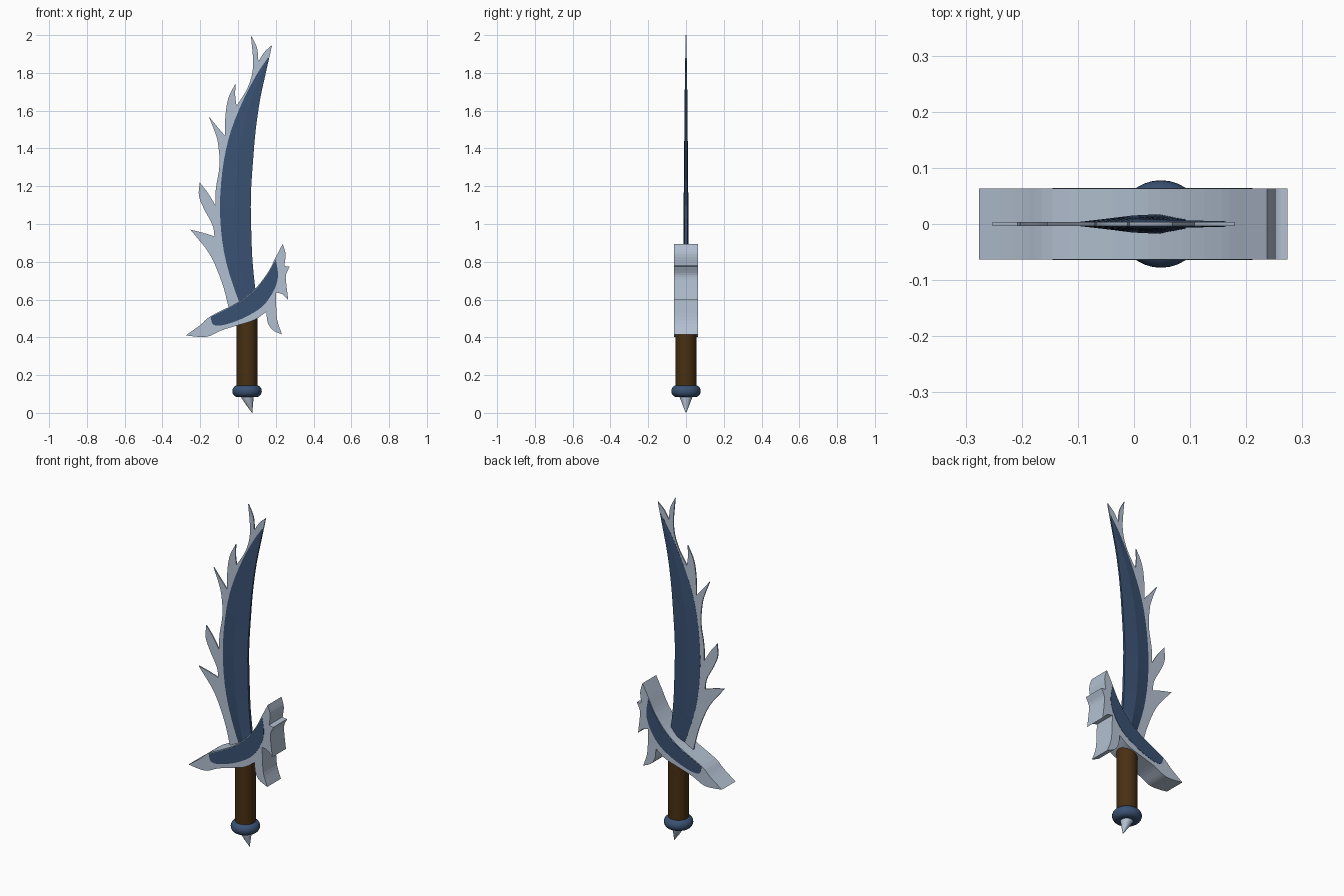
import bpy, bmesh, math
from mathutils import Vector

if "Cube" in bpy.data.objects:
    bpy.data.objects.remove(bpy.data.objects["Cube"])


def material(name, rgb):
    m = bpy.data.materials.new(name)
    m.diffuse_color = (*rgb, 1)
    m.use_nodes = True
    m.node_tree.nodes["Principled BSDF"].inputs["Base Color"].default_value = m.diffuse_color
    return m


SILVER = material("pale steel", (0.45, 0.53, 0.64))
BLUE = material("dark blue steel", (0.042, 0.083, 0.17))
BROWN = material("brown leather", (0.066, 0.029, 0.006))


def spline(pts, steps=4):
    """Smooth curve through points of any dimension."""
    p = [Vector(q) for q in pts]
    if len(p) < 3:
        return p
    p = [2 * p[0] - p[1]] + p + [2 * p[-1] - p[-2]]
    out = []
    for i in range(1, len(p) - 2):
        a, b, c, d = p[i - 1:i + 3]
        for k in range(steps):
            t = k / steps
            out.append(0.5 * (2 * b + (c - a) * t + (2 * a - 5 * b + 4 * c - d) * t ** 2
                              + (3 * b - a - 3 * c + d) * t ** 3))
    return out + [p[-2]]


def outline(runs):
    """Closed outline of curved runs meeting at sharp corners."""
    pts = []
    for i, run in enumerate(runs):
        pts += spline(list(run) + [runs[(i + 1) % len(runs)][0]])[:-1]
    return pts


def finish(bm, name, mat, smooth=False):
    bmesh.ops.recalc_face_normals(bm, faces=bm.faces)
    me = bpy.data.meshes.new(name)
    bm.to_mesh(me)
    bm.free()
    me.materials.append(mat)
    ob = bpy.data.objects.new(name, me)
    bpy.context.collection.objects.link(ob)
    if smooth:
        bpy.ops.object.select_all(action='DESELECT')
        ob.select_set(True)
        bpy.context.view_layer.objects.active = ob
        bpy.ops.object.shade_smooth_by_angle(angle=math.radians(40))
    return ob


def plate(name, pts, y0, y1, mat):
    bm = bmesh.new()
    face = bm.faces.new([bm.verts.new((p[0], y0, p[1])) for p in pts])
    ext = bmesh.ops.extrude_face_region(bm, geom=[face])
    for v in ext["geom"]:
        if isinstance(v, bmesh.types.BMVert):
            v.co.y = y1
    return finish(bm, name, mat)


def loft(name, rings, mat, smooth=False):
    bm = bmesh.new()
    loops = [[bm.verts.new(p) for p in ring] for ring in rings]
    n = len(loops[0])
    for a, b in zip(loops, loops[1:]):
        for i in range(n):
            bm.faces.new((a[i], a[(i + 1) % n], b[(i + 1) % n], b[i]))
    bm.faces.new(loops[0])
    bm.faces.new(loops[-1])
    return finish(bm, name, mat, smooth)


# Thin flame-shaped spines along the back of the blade
spines = [
    [(-.05, .56), (-.085, .69), (-.15, .84)],
    [(-.252, .97), (-.19, .955)],
    [(-.125, .935), (-.135, .995), (-.18, 1.08), (-.207, 1.15)],
    [(-.203, 1.22), (-.16, 1.165)],
    [(-.12, 1.10), (-.117, 1.19), (-.098, 1.31), (-.105, 1.42), (-.12, 1.48)],
    [(-.155, 1.57), (-.11, 1.515)],
    [(-.07, 1.468), (-.066, 1.58), (-.05, 1.67)],
    [(-.012, 1.745), (-.015, 1.685)],
    [(-.008, 1.625), (.04, 1.70), (.07, 1.775), (.08, 1.86)],
    [(.068, 2.0), (.1, 1.935)],
    [(.108, 1.86), (.14, 1.91)],
    [(.18, 1.947), (.163, 1.87)],
    [(.14, 1.79), (.07, 1.5), (.0, 1.2), (.0, .9), (.04, .6)],
    [(.0, .52)],
]
plate("blade_spines", outline(spines), -.0035, .0035, SILVER)

# Blue blade: ridged cross-sections, given as (height, back edge x, front edge x)
stations = [(.54, .03, .11), (.63, -.01, .095), (.8, -.063, .077), (.97, -.09, .07),
            (1.15, -.094, .068), (1.34, -.074, .08), (1.5, -.035, .094),
            (1.66, .03, .117), (1.79, .098, .145), (1.88, .158, .165)]
rings = []
for z, xl, xr in spline(stations, 3):
    f = (1.88 - z) / 1.34
    xm = xl + (xr - xl) * .48
    ridge, edge = .005 + .013 * f, .0037 + .005 * f
    rings.append([(xl, -.004, z), (xm, -ridge, z), (xr, -edge, z),
                  (xr, edge, z), (xm, ridge, z), (xl, .004, z)])
loft("blade", rings, BLUE)

# Thick swept crossguard with barbs
guard = [
    [(-.276, .41), (-.2, .465), (-.145, .512), (-.003, .585), (.087, .654),
     (.156, .74), (.2, .825)],
    [(.237, .895), (.252, .84)],
    [(.245, .78), (.258, .775)],
    [(.274, .775), (.254, .73), (.256, .68)],
    [(.266, .598), (.235, .628)],
    [(.2, .638), (.202, .57), (.208, .49)],
    [(.233, .415), (.182, .44), (.157, .48)],
    [(.15, .535), (.087, .492), (0, .464), (-.087, .437), (-.15, .407), (-.2, .402)],
]
HALF = .063
plate("crossguard", outline(guard), -HALF, HALF, SILVER)

# Blue inlay on both faces of the guard
inlay = [
    [(-.145, .508), (-.003, .581), (.088, .65), (.156, .735)],
    [(.2, .812), (.211, .745), (.206, .69), (.177, .625), (.125, .56),
     (.035, .505), (-.07, .467), (-.13, .467)],
]
for side, name in ((-1, "guard_inlay_front"), (1, "guard_inlay_back")):
    plate(name, outline(inlay), side * (HALF - .003), side * (HALF + .0015), BLUE)


def circle(cx, r, z, n=32):
    return [(cx + r * math.cos(2 * math.pi * i / n), r * math.sin(2 * math.pi * i / n), z)
            for i in range(n)]


# Round grip
GX = .048
loft("grip", [circle(GX, .055, .11), circle(GX, .055, .53)], BROWN, True)

# Pommel ring with rounded rim
rim = [math.radians(-90 + 15 * k) for k in range(13)]
loft("pommel_ring", [circle(GX, .047 + .031 * math.cos(a), .115 + .032 * math.sin(a))
                     for a in rim], BLUE, True)

# Leaning spike under the pommel
loft("pommel_spike", [circle(GX, .036, .1), circle(GX + .001, .034, .084),
                      circle(.061, .018, .042), circle(.075, .001, 0)], SILVER, True)
